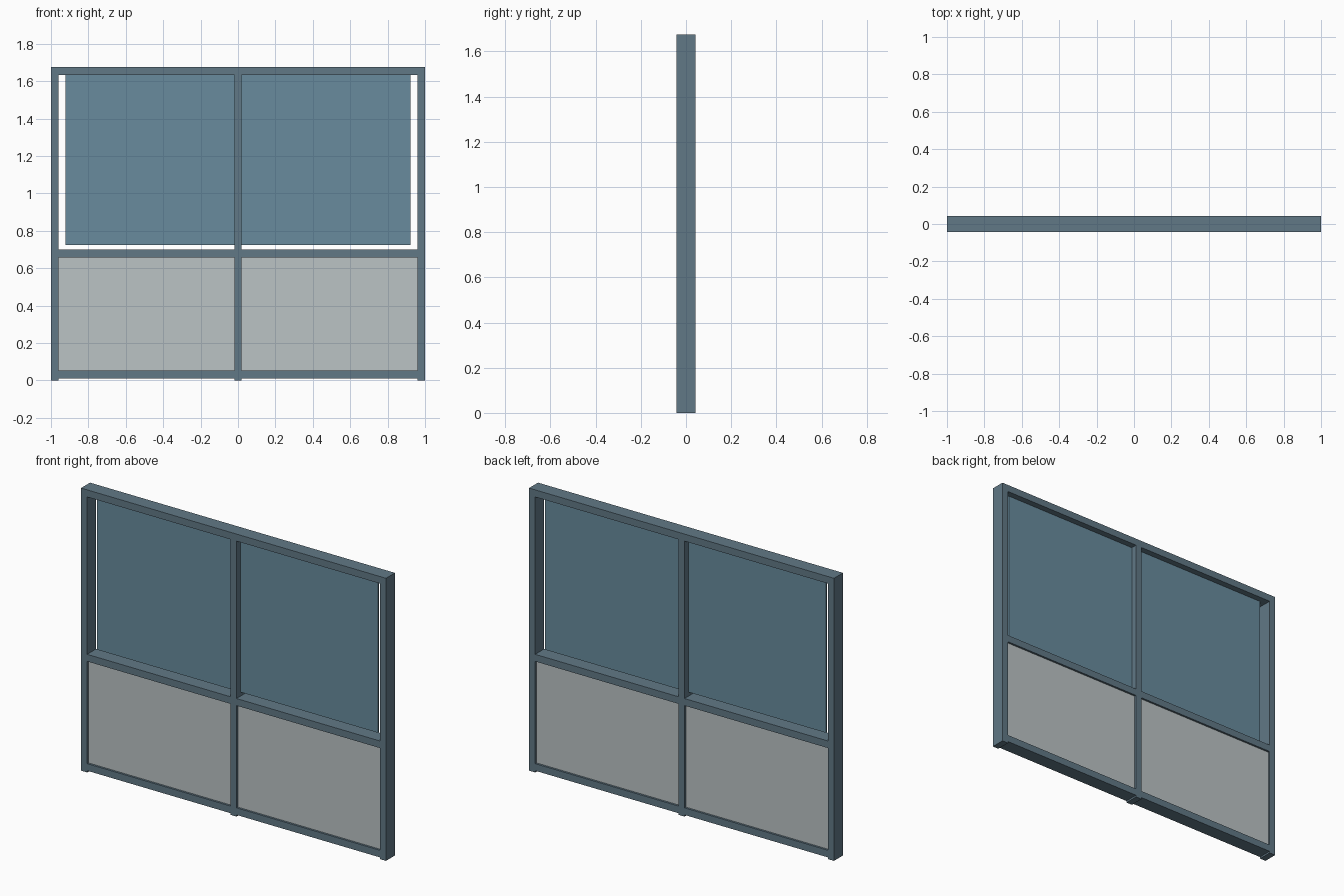
import bpy

if "Cube" in bpy.data.objects:
    bpy.data.objects.remove(bpy.data.objects["Cube"])

def material(name, rgb):
    m = bpy.data.materials.new(name)
    m.diffuse_color = (*rgb, 1)
    m.use_nodes = True
    m.node_tree.nodes["Principled BSDF"].inputs["Base Color"].default_value = m.diffuse_color
    return m

frame_mat = material("slate_frame", (0.12, 0.19, 0.24))
glass_mat = material("blue_glass", (0.14, 0.26, 0.34))
panel_mat = material("grey_panel", (0.50, 0.55, 0.56))

def box(name, x, y, z, mat):
    """Box from (min, max) pairs on each axis."""
    bpy.ops.mesh.primitive_cube_add(size=1, location=[sum(a) / 2 for a in (x, y, z)])
    ob = bpy.context.object
    ob.name = name
    ob.scale = [a[1] - a[0] for a in (x, y, z)]
    bpy.ops.object.transform_apply(location=False, rotation=False, scale=True)
    ob.data.materials.append(mat)
    return ob

H = 1.675          # overall height
D = (-0.042, 0.042)  # frame depth

# Upright posts, standing slightly below the bottom rail
for name, x in (("left_post", -0.98), ("centre_post", 0), ("right_post", 0.98)):
    top = H if x else 1.633
    box(name, (x - 0.02, x + 0.02), D, (0, top), frame_mat)

# Horizontal rails, split around the centre post
for name, z in (("bottom_rail", (0.01, 0.052)), ("middle_rail", (0.658, 0.70))):
    for side, x in (("left", (-0.96, -0.02)), ("right", (0.02, 0.96))):
        box(f"{side}_{name}", x, D, z, frame_mat)
box("top_rail", (-0.96, 0.96), D, (1.633, H), frame_mat)

# Glass with an open gap at the outer edge and bottom; solid panels below
for side, s in (("left", -1), ("right", 1)):
    box(f"{side}_glass", sorted((s * 0.02, s * 0.922)), (-0.005, 0.005),
        (0.724, 1.633), glass_mat)
    box(f"{side}_lower_panel", sorted((s * 0.02, s * 0.96)), (-0.03, 0.03),
        (0.052, 0.658), panel_mat)
